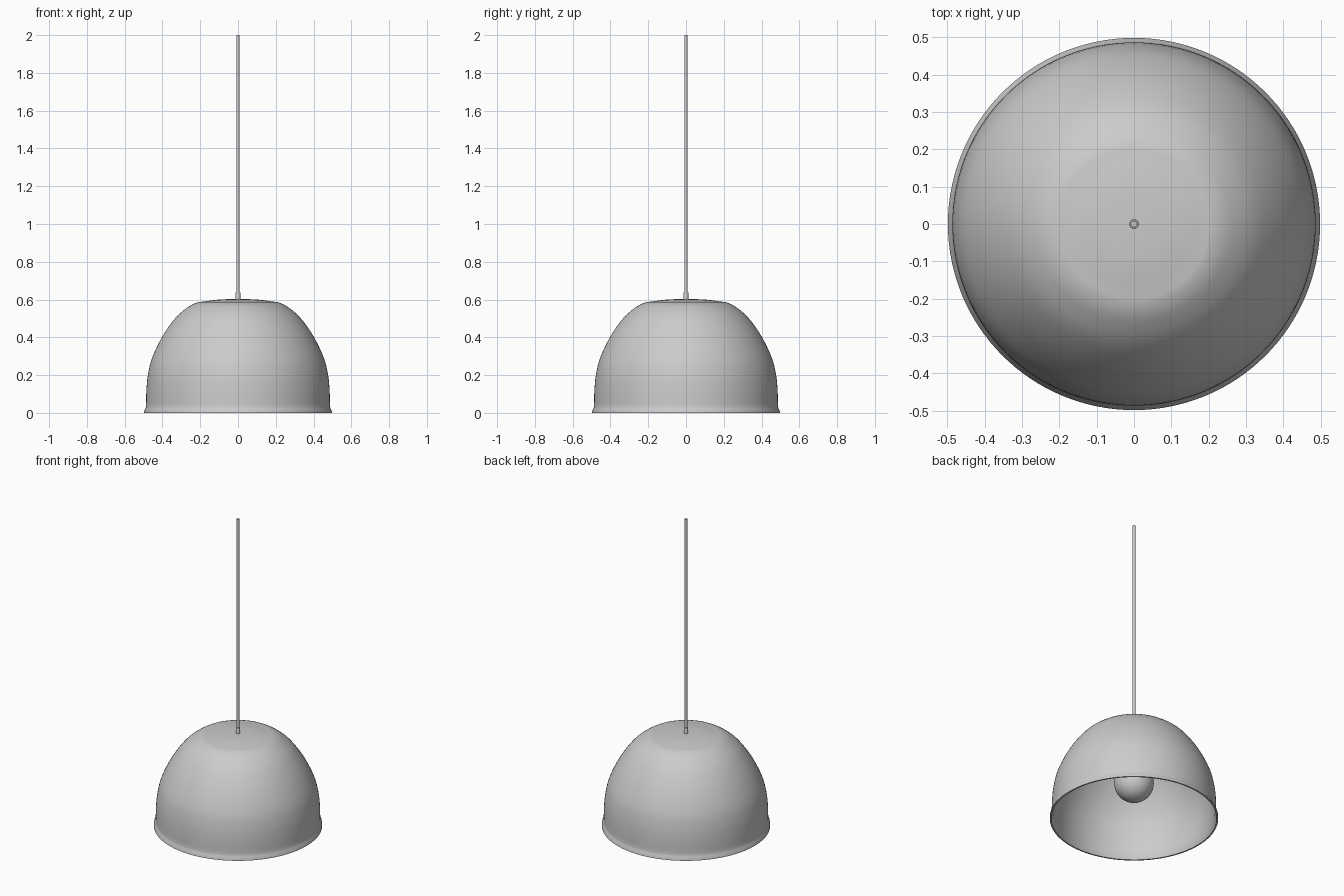
import bpy, bmesh, math
from mathutils import Vector

if "Cube" in bpy.data.objects:
    bpy.data.objects.remove(bpy.data.objects["Cube"])


def smooth_path(pts, steps=4):
    """Catmull-Rom curve through profile points (radius, height)."""
    p = [Vector(q) for q in pts]
    p = [2 * p[0] - p[1]] + p + [2 * p[-1] - p[-2]]
    out = []
    for i in range(1, len(p) - 2):
        a, b, c, d = p[i - 1:i + 3]
        for k in range(steps):
            t = k / steps
            out.append(0.5 * (2 * b + (c - a) * t + (2 * a - 5 * b + 4 * c - d) * t * t
                              + (3 * b - a - 3 * c + d) * t ** 3))
    return [tuple(v) for v in out] + [tuple(pts[-1])]


def lathe(name, profile, sides=96, angle=40):
    """Spin a (radius, height) profile around the z axis."""
    bm = bmesh.new()
    vs = [bm.verts.new((max(r, 0), 0, z)) for r, z in profile]
    es = [bm.edges.new(e) for e in zip(vs, vs[1:])]
    bmesh.ops.spin(bm, geom=vs + es, cent=(0, 0, 0), axis=(0, 0, 1),
                   angle=2 * math.pi, steps=sides, use_merge=True)
    bmesh.ops.remove_doubles(bm, verts=bm.verts, dist=1e-5)
    bmesh.ops.recalc_face_normals(bm, faces=bm.faces)
    mesh = bpy.data.meshes.new(name)
    bm.to_mesh(mesh)
    bm.free()
    obj = bpy.data.objects.new(name, mesh)
    bpy.context.collection.objects.link(obj)
    bpy.ops.object.select_all(action='DESELECT')
    obj.select_set(True)
    bpy.context.view_layer.objects.active = obj
    bpy.ops.object.shade_smooth_by_angle(angle=math.radians(angle))
    return obj


# Bell shade: outer skin down to the flared lip, then back up the inside
outer = smooth_path([(0, 0.603), (0.1, 0.6), (0.18, 0.59), (0.22, 0.583),
                     (0.265, 0.56), (0.33, 0.504), (0.4, 0.405), (0.455, 0.29),
                     (0.477, 0.2), (0.485, 0.12), (0.487, 0.035)])
lip = [(0.490, 0.022), (0.498, 0.008), (0.498, 0.0), (0.489, 0.0), (0.483, 0.018)]
inner = smooth_path([(0.478, 0.04), (0.476, 0.12), (0.468, 0.2), (0.446, 0.288),
                     (0.392, 0.4), (0.323, 0.496), (0.26, 0.55), (0.217, 0.573),
                     (0.1, 0.59), (0, 0.593)])
lathe("shade", outer + lip + inner, 128)

# Globe bulb with a tapering neck
cz, r = 0.24, 0.117
globe = [(r * math.sin(a), cz - r * math.cos(a))
         for a in [math.radians(d) for d in range(0, 136, 9)]]
neck = [(0.062, 0.35), (0.052, 0.38), (0.048, 0.42), (0, 0.42)]
lathe("bulb", globe + neck, 48)

# Lamp holder under the crown
lathe("lamp_holder", [(0, 0.40), (0.056, 0.40), (0.06, 0.405), (0.06, 0.56),
                      (0.05, 0.595), (0, 0.595)], 48, 30)

# Cord grip and cord
lathe("cord_grip", [(0, 0.59), (0.0125, 0.59), (0.0125, 0.635), (0.011, 0.638),
                    (0, 0.638)], 24, 30)
lathe("cord", [(0, 0.6), (0.008, 0.6), (0.008, 2.0), (0, 2.0)], 24, 30)
